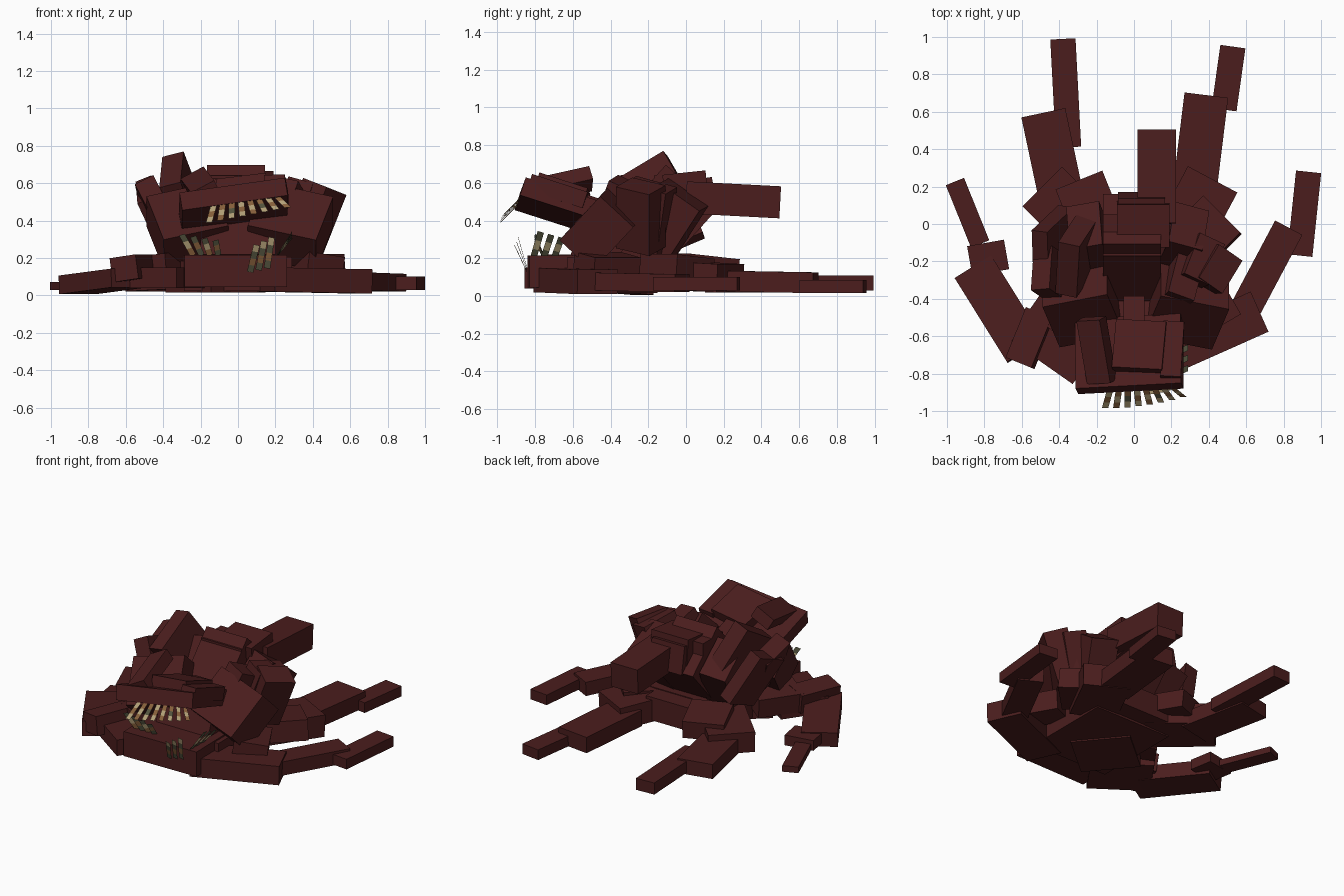
import bpy, bmesh, math
from mathutils import Vector, Euler

cube = bpy.data.objects.get("Cube")
if cube:
    bpy.data.objects.remove(cube, do_unlink=True)


def material(name, rgb):
    m = bpy.data.materials.new(name)
    m.use_nodes = True
    col = (*rgb, 1.0)
    m.diffuse_color = col
    m.node_tree.nodes["Principled BSDF"].inputs["Base Color"].default_value = col
    return m


HIDE = material("dark red hide", (0.07, 0.0125, 0.0125))
TAN = material("tooth tan", (0.46, 0.36, 0.19))
BROWN = material("tooth brown", (0.25, 0.12, 0.045))
OLIVE = material("tooth olive", (0.09, 0.09, 0.05))


def finish(name, bm, mats):
    me = bpy.data.meshes.new(name)
    bm.to_mesh(me)
    bm.free()
    for m in mats:
        me.materials.append(m)
    ob = bpy.data.objects.new(name, me)
    bpy.context.collection.objects.link(ob)
    return ob


def box(name, loc, size, rot=(0, 0, 0)):
    """Box with its size baked in and a rotation in degrees."""
    bm = bmesh.new()
    bmesh.ops.create_cube(bm, size=1)
    bmesh.ops.scale(bm, vec=size, verts=bm.verts)
    ob = finish(name, bm, [HIDE])
    ob.location = loc
    ob.rotation_euler = Euler([math.radians(a) for a in rot])
    return ob


def limb(name, segments):
    """Flat limb: part, x, y, length, width, heading, bottom, top, downward pitch."""
    for part, x, y, length, width, heading, z0, z1, pitch in segments:
        box(f"{name}_{part}", (x, y, (z0 + z1) / 2),
            (length, width, z1 - z0), (0, pitch, heading))


def tooth(name, root, tip, across, colours, width=0.034):
    """Thin strip of coloured bands from root to tip."""
    bm = bmesh.new()
    root, tip = Vector(root), Vector(tip)
    side = Vector(across).normalized() * width / 2
    n = len(colours)
    rows = []
    for i in range(n + 1):
        p = root.lerp(tip, i / n)
        rows.append((bm.verts.new(p - side), bm.verts.new(p + side)))
    for i in range(n):
        f = bm.faces.new((rows[i][0], rows[i][1], rows[i + 1][1], rows[i + 1][0]))
        f.material_index = i
    finish(name, bm, colours)


# Limbs
limb("front_left_limb", [
    ("thigh", 0.41, -0.585, 0.57, 0.235, 24, 0.015, 0.145, 1),
    ("shin", 0.705, -0.25, 0.52, 0.165, 62, 0.025, 0.12, 1),
    ("foot", 0.91, 0.055, 0.45, 0.135, 84, 0.03, 0.10, 0)])
limb("back_left_limb", [
    ("hip", 0.32, 0.05, 0.42, 0.30, 62, 0.03, 0.18, 3),
    ("thigh", 0.355, 0.43, 0.52, 0.235, 83, 0.02, 0.13, 1),
    ("foot", 0.505, 0.78, 0.34, 0.135, 82, 0.015, 0.085, 0)])
limb("back_right_limb", [
    ("hip", -0.34, 0.05, 0.42, 0.30, 135, 0.03, 0.17, 2),
    ("thigh", -0.435, 0.36, 0.48, 0.24, 102, 0.02, 0.12, 0),
    ("foot", -0.365, 0.70, 0.58, 0.135, 93, 0.03, 0.11, 0)])
limb("front_right_limb", [
    ("thigh", -0.40, -0.61, 0.40, 0.32, 145, 0.04, 0.15, 0),
    ("shin", -0.72, -0.455, 0.53, 0.23, 122, 0.025, 0.125, 4),
    ("ankle", -0.78, -0.18, 0.20, 0.16, 10, 0.03, 0.10, 0),
    ("foot", -0.89, 0.06, 0.36, 0.105, 112, 0.03, 0.072, 0)])
box("front_right_knee", (-0.555, -0.61, 0.145), (0.15, 0.29, 0.13), (0, -8, -22))

# Lower body and overlapping plates around it
box("belly", (0.0, -0.32, 0.115), (0.58, 0.62, 0.18))
box("belly_keel", (-0.12, -0.42, 0.10), (0.38, 0.38, 0.17), (0, 0, 40))
box("rear_belly", (0.0, -0.02, 0.12), (0.46, 0.26, 0.16))
box("left_flank_plate", (0.375, -0.05, 0.14), (0.28, 0.28, 0.14), (-5, 0, 45))
box("left_shoulder_plate", (0.40, -0.42, 0.155), (0.22, 0.28, 0.13), (0, 8, 30))
box("right_shoulder_plate", (-0.39, -0.42, 0.15), (0.22, 0.30, 0.13), (0, -6, -35))
box("right_rear_plate", (-0.24, 0.10, 0.15), (0.27, 0.28, 0.12), (-6, 0, 22))

# Torso column leaning back, neck and tail
box("torso", (-0.01, -0.14, 0.39), (0.31, 0.36, 0.50), (-42, 0, 0))
box("back_plate", (-0.01, -0.06, 0.54), (0.31, 0.22, 0.20))
box("neck", (0.05, 0.0, 0.55), (0.28, 0.23, 0.21), (6, 0, 0))
box("neck_rear", (0.04, 0.05, 0.52), (0.25, 0.21, 0.19), (10, 0, 0))
box("tail", (0.122, 0.25, 0.51), (0.205, 0.50, 0.17), (-3, 0, 0))

# Cheeks
box("left_cheek", (0.28, -0.44, 0.37), (0.38, 0.24, 0.33), (-44, 12, -11))
box("right_cheek", (-0.27, -0.43, 0.37), (0.36, 0.24, 0.33), (-44, -12, 11))
box("throat", (0.0, -0.46, 0.27), (0.40, 0.25, 0.20), (-20, 0, 0))

# Ribs and slabs on both sides
box("right_crest_slab", (-0.30, -0.16, 0.525), (0.12, 0.32, 0.36), (32, -14, -12))
box("right_outer_slab", (-0.43, -0.11, 0.415), (0.09, 0.30, 0.36), (25, -22, -8))
box("right_front_slab", (-0.415, -0.29, 0.43), (0.11, 0.24, 0.36), (-20, -26, 5))
box("right_inner_slab", (-0.23, -0.10, 0.40), (0.18, 0.28, 0.34), (-35, -8, 10))
box("left_outer_slab", (0.40, -0.24, 0.42), (0.16, 0.21, 0.35), (-12, 18, -35))
box("left_inner_slab", (0.32, -0.21, 0.42), (0.15, 0.24, 0.36), (-15, 14, -25))
box("left_rear_slab", (0.25, -0.10, 0.40), (0.19, 0.26, 0.34), (-35, 8, -15))
box("left_top_slab", (0.26, -0.30, 0.52), (0.15, 0.24, 0.13), (-25, 12, -20))

# Upper jaw with three plates on top
box("upper_jaw", (-0.025, -0.694, 0.483), (0.57, 0.39, 0.10), (-18, -8, 3))
box("brow_plate", (0.03, -0.655, 0.56), (0.27, 0.27, 0.08), (-18, -7, -3))
box("right_brow_plate", (-0.20, -0.675, 0.585), (0.14, 0.35, 0.08), (14, -28, 3))
box("left_brow_plate", (0.205, -0.68, 0.555), (0.11, 0.31, 0.09), (-18, -2, -3))
box("snout_bridge", (0.0, -0.48, 0.46), (0.11, 0.16, 0.12), (-18, 0, 0))

# Lower jaw
box("lower_jaw", (-0.015, -0.65, 0.13), (0.55, 0.37, 0.17), (0, 0, 1))

# Upper teeth fan out forward
patterns = [[TAN, BROWN, TAN], [BROWN, TAN, BROWN], [BROWN, OLIVE, TAN]]
for i in range(8):
    t = i / 7
    tooth(f"upper_tooth_{i + 1}",
          (-0.13 + 0.34 * t, -0.895 + 0.015 * t, 0.48 + 0.045 * t),
          (-0.155 + 0.42 * t, -0.985 + 0.06 * t * t, 0.39 + 0.08 * t),
          (1, 0, 0.1), patterns[i % 3])

# Lower teeth at the front and along both jaw sides
for i in range(3):
    tooth(f"lower_front_tooth_{i + 1}", (0.065 + 0.045 * i, -0.842, 0.125 + 0.01 * i),
          (0.10 + 0.04 * i, -0.91 + 0.01 * i, 0.27 + 0.02 * i), (1, 0, -0.2),
          [OLIVE, BROWN, OLIVE, TAN])
    y = -0.81 + 0.055 * i
    tooth(f"lower_left_tooth_{i + 1}", (0.20, y, 0.20),
          (0.29, y + 0.04, 0.34 - 0.015 * i), (0, 1, -0.3), [OLIVE, TAN, OLIVE])
for i in range(4):
    x = -0.26 + 0.045 * i
    tooth(f"lower_right_tooth_{i + 1}", (x + 0.02, -0.76, 0.215),
          (x - 0.04 + 0.015 * i, -0.80, 0.325 - 0.01 * i), (1, 0.3, 0.3),
          [OLIVE, BROWN, OLIVE] if i % 2 else [BROWN, TAN, OLIVE])
